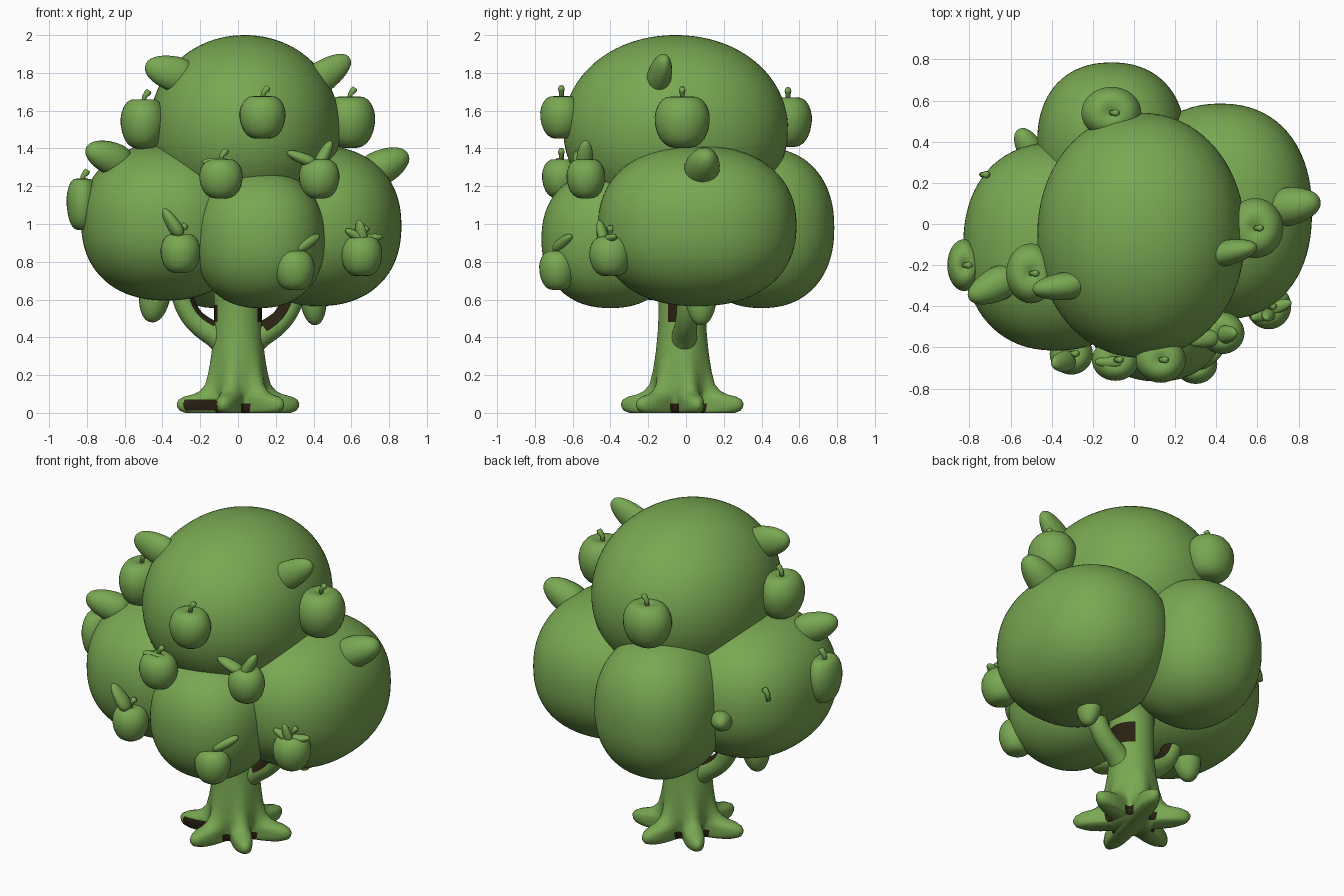
import bpy, bmesh, math
from mathutils import Vector

cube = bpy.data.objects.get("Cube")
if cube:
    bpy.data.objects.remove(cube, do_unlink=True)


def material(name, color):
    m = bpy.data.materials.new(name)
    m.use_nodes = True
    m.diffuse_color = color
    m.node_tree.nodes["Principled BSDF"].inputs["Base Color"].default_value = color
    return m


GREEN = material("leaf green", (0.19, 0.39, 0.085, 1))
BROWN = material("dark bark", (0.022, 0.015, 0.006, 1))


def finish(name, bm, subdivide=0, dark=None):
    """Turn a bmesh into a smooth object; dark(center, normal) picks bark faces."""
    bmesh.ops.recalc_face_normals(bm, faces=bm.faces)
    for f in bm.faces:
        f.smooth = True
        if dark and dark(f.calc_center_median(), f.normal):
            f.material_index = 1
    mesh = bpy.data.meshes.new(name)
    bm.to_mesh(mesh)
    bm.free()
    mesh.materials.append(GREEN)
    if dark:
        mesh.materials.append(BROWN)
    ob = bpy.data.objects.new(name, mesh)
    bpy.context.collection.objects.link(ob)
    if subdivide:
        mod = ob.modifiers.new("Subdivision", 'SUBSURF')
        mod.levels = mod.render_levels = subdivide


def skin(bm, rings):
    """Bridge equal rings of points into a closed tube."""
    rows = [[bm.verts.new(p) for p in ring] for ring in rings]
    n = len(rows[0])
    for a, b in zip(rows, rows[1:]):
        for i in range(n):
            j = (i + 1) % n
            bm.faces.new((a[i], a[j], b[j], b[i]))
    bm.faces.new(rows[0][::-1])
    bm.faces.new(rows[-1])


def tube(bm, path, radii, sides=16):
    path = [Vector(p) for p in path]
    rings = []
    for i, p in enumerate(path):
        d = (path[min(i + 1, len(path) - 1)] - path[max(i - 1, 0)]).normalized()
        u = d.cross(Vector((0, 1, 0))).normalized()
        v = d.cross(u)
        angles = [math.tau * k / sides for k in range(sides)]
        rings.append([p + radii[i] * (u * math.cos(a) + v * math.sin(a)) for a in angles])
    skin(bm, rings)


def foliage(name, center, size, power):
    """Rounded mass; a power above 2 makes it fuller than an ellipsoid."""
    bm = bmesh.new()
    bmesh.ops.create_icosphere(bm, subdivisions=5, radius=1)
    for v in bm.verts:
        full = sum(abs(c) ** power for c in v.co) ** (-1 / power)
        v.co = Vector(center) + v.co * full * Vector(size)
    finish(name, bm)


APPLE = [(0.06, -0.93), (0.45, -0.97), (0.85, -0.66), (1.03, 0), (0.98, 0.45),
         (0.74, 0.88), (0.35, 0.97), (0.06, 0.82)]


def stem(name, foot):
    foot = Vector(foot)
    bm = bmesh.new()
    tube(bm, [foot, foot + Vector((0.005, 0, 0.04)), foot + Vector((0.022, 0, 0.06)),
              foot + Vector((0.03, 0, 0.072))], [0.013, 0.013, 0.018, 0.014], 8)
    finish(name, bm)


def apple(name, center, size):
    c, s = Vector(center), Vector(size)
    bm = bmesh.new()
    n = 16
    angles = [math.tau * k / n for k in range(n)]
    skin(bm, [[c + s * Vector((r * math.cos(a), r * math.sin(a), z)) for a in angles]
              for r, z in APPLE])
    finish(name, bm, 1)
    stem(name + "_stem", c + Vector((0, 0, s.z * 0.75)))


def leaf(name, base, tip, width, thickness):
    """Rounded, tapering leaf pointing from base to tip."""
    base, tip = Vector(base), Vector(tip)
    d = tip - base
    q = d.to_track_quat('Z', 'Y')
    bm = bmesh.new()
    bmesh.ops.create_uvsphere(bm, u_segments=20, v_segments=16, radius=1)
    for v in bm.verts:
        full = (math.hypot(v.co.x, v.co.y) ** 2.4 + abs(v.co.z) ** 2.4) ** (-1 / 2.4)
        x, y, z = v.co * full
        taper = 1 - 0.24 * z
        v.co = (base + tip) / 2 + q @ Vector((x * width * taper, y * thickness * taper,
                                              z * d.length / 2))
    finish(name, bm)


# Crown masses
foliage("crown_top", (0.035, -0.055, 1.5), (0.505, 0.595, 0.5), 2.06)
foliage("crown_right", (-0.38, -0.11, 1.01), (0.45, 0.505, 0.415), 2.25)
foliage("crown_left", (0.42, 0.06, 0.99), (0.445, 0.525, 0.425), 2.25)
foliage("crown_front", (0.115, -0.4, 0.92), (0.345, 0.365, 0.365), 2.25)
foliage("crown_back", (-0.11, 0.4, 0.98), (0.36, 0.385, 0.425), 2.25)

# Trunk with six roots
TRUNK = [(0.0, 0.12, 0.17), (0.012, 0.13, 0.19), (0.03, 0.133, 0.2), (0.05, 0.136, 0.2),
         (0.07, 0.14, 0.185), (0.085, 0.143, 0.155), (0.098, 0.146, 0.1), (0.115, 0.15, 0.06),
         (0.15, 0.15, 0.028), (0.22, 0.147, 0.012), (0.32, 0.14, 0), (0.42, 0.13, 0),
         (0.48, 0.127, 0), (0.51, 0.126, 0), (0.54, 0.126, 0), (0.57, 0.126, 0),
         (0.61, 0.127, 0), (0.75, 0.13, 0)]
ROOT_ANGLE = math.radians(15)


def lobe(a):
    return 0.5 + 0.5 * math.cos(6 * (a - ROOT_ANGLE))


def trunk_dark(c, n):
    a = math.atan2(c.y + 0.02, c.x)
    deg = math.degrees(a)
    if c.z < 0.1:
        patch = -160 < deg < -140 and 0.02 < c.z < 0.075 and lobe(a) < 0.9
        return patch or (c.z < 0.045 and n.z > -0.9 and lobe(a) < 0.25)
    # crotches above the branches, wider on the left side
    left = 0.48 < c.z < 0.61 and -35 < deg < 60
    right = 0.48 < c.z < 0.57 and abs(deg) > 150
    return left or right


rings = []
for z, core, reach in TRUNK:
    ring = []
    for k in range(120):
        a = math.tau * k / 120
        r = core + reach * lobe(a) ** 1.3
        ring.append((r * math.cos(a), r * math.sin(a) - 0.02, z))
    rings.append(ring)
bm = bmesh.new()
skin(bm, rings)
finish("trunk", bm, 0, trunk_dark)

# Branches, dark on the inner upper side
BRANCH = [(0.02, 0.31), (0.1, 0.4), (0.15, 0.43), (0.19, 0.455), (0.225, 0.485),
          (0.25, 0.515), (0.27, 0.55), (0.285, 0.585), (0.3, 0.63), (0.32, 0.72)]
for side, name, lean, inner, limit in ((1, "left", 0.1, Vector((-0.6, -0.5, 0.65)), 0.45),
                                       (-1, "right", 0, Vector((0.75, 0, 0.65)), 0.55)):
    bm = bmesh.new()
    tube(bm, [(side * x, -0.02 + lean * x, z) for x, z in BRANCH],
         [0.075, 0.068, 0.064, 0.061, 0.058, 0.057, 0.057, 0.057, 0.057, 0.057], 32)
    finish(name + "_branch", bm, 1,
           lambda c, n: c.z > 0.45 and n.dot(inner.normalized()) > limit)

# Apples
apples = {
    "side_right": ((-0.825, -0.2, 1.105), (0.085, 0.13, 0.145)),
    "upper_right": ((-0.5, -0.24, 1.53), (0.125, 0.15, 0.14)),
    "upper_front": ((0.13, -0.66, 1.565), (0.125, 0.115, 0.12)),
    "upper_left": ((0.59, -0.02, 1.54), (0.14, 0.15, 0.145)),
    "middle_right": ((-0.09, -0.66, 1.24), (0.118, 0.105, 0.11)),
    "middle_left": ((0.43, -0.53, 1.24), (0.11, 0.105, 0.11)),
    "lower_right": ((-0.305, -0.63, 0.845), (0.108, 0.105, 0.11)),
    "lower_front": ((0.3, -0.68, 0.755), (0.108, 0.1, 0.11)),
    "lower_left": ((0.655, -0.4, 0.83), (0.112, 0.115, 0.112)),
    "upper_back": ((-0.11, 0.54, 1.54), (0.15, 0.13, 0.14)),
}
for name, (center, size) in apples.items():
    apple("apple_" + name, center, size)

# Lone stem of an apple hidden in the crown
stem("hidden_apple_stem", (-0.74, 0.24, 1.11))

# Large leaves on the crown
large = {
    "top_right": ((-0.24, -0.29, 1.765), (-0.49, -0.32, 1.84), 0.065, 0.09),
    "top_left": ((0.36, -0.16, 1.72), (0.59, -0.11, 1.88), 0.06, 0.08),
    "shoulder_right": ((-0.58, -0.25, 1.31), (-0.8, -0.36, 1.4), 0.08, 0.085),
    "shoulder_left": ((0.66, 0.07, 1.25), (0.9, 0.11, 1.37), 0.09, 0.09),
    "under_right": ((-0.43, -0.06, 0.7), (-0.46, -0.06, 0.48), 0.08, 0.08),
    "under_left": ((0.39, 0.08, 0.7), (0.41, 0.08, 0.465), 0.08, 0.07),
    "back": ((-0.48, 0.32, 0.96), (-0.56, 0.46, 1.0), 0.06, 0.06),
}
# Small leaves beside the stems
small = {
    "middle_left_a": ((0.41, -0.55, 1.32), (0.26, -0.57, 1.38), 0.04, 0.03),
    "middle_left_b": ((0.42, -0.54, 1.3), (0.495, -0.53, 1.44), 0.042, 0.032),
    "middle_right": ((-0.04, -0.67, 1.32), (-0.19, -0.67, 1.33), 0.03, 0.025),
    "lower_right": ((-0.3, -0.66, 0.93), (-0.395, -0.68, 1.08), 0.05, 0.035),
    "lower_front": ((0.3, -0.69, 0.86), (0.43, -0.61, 0.94), 0.035, 0.03),
    "lower_left_a": ((0.67, -0.42, 0.91), (0.57, -0.46, 0.97), 0.032, 0.025),
    "lower_left_b": ((0.64, -0.42, 0.91), (0.765, -0.38, 0.935), 0.032, 0.025),
    "lower_left_c": ((0.66, -0.43, 0.9), (0.64, -0.46, 1.02), 0.032, 0.025),
}
for group, prefix in ((large, "leaf_"), (small, "apple_leaf_")):
    for name, args in group.items():
        leaf(prefix + name, *args)
